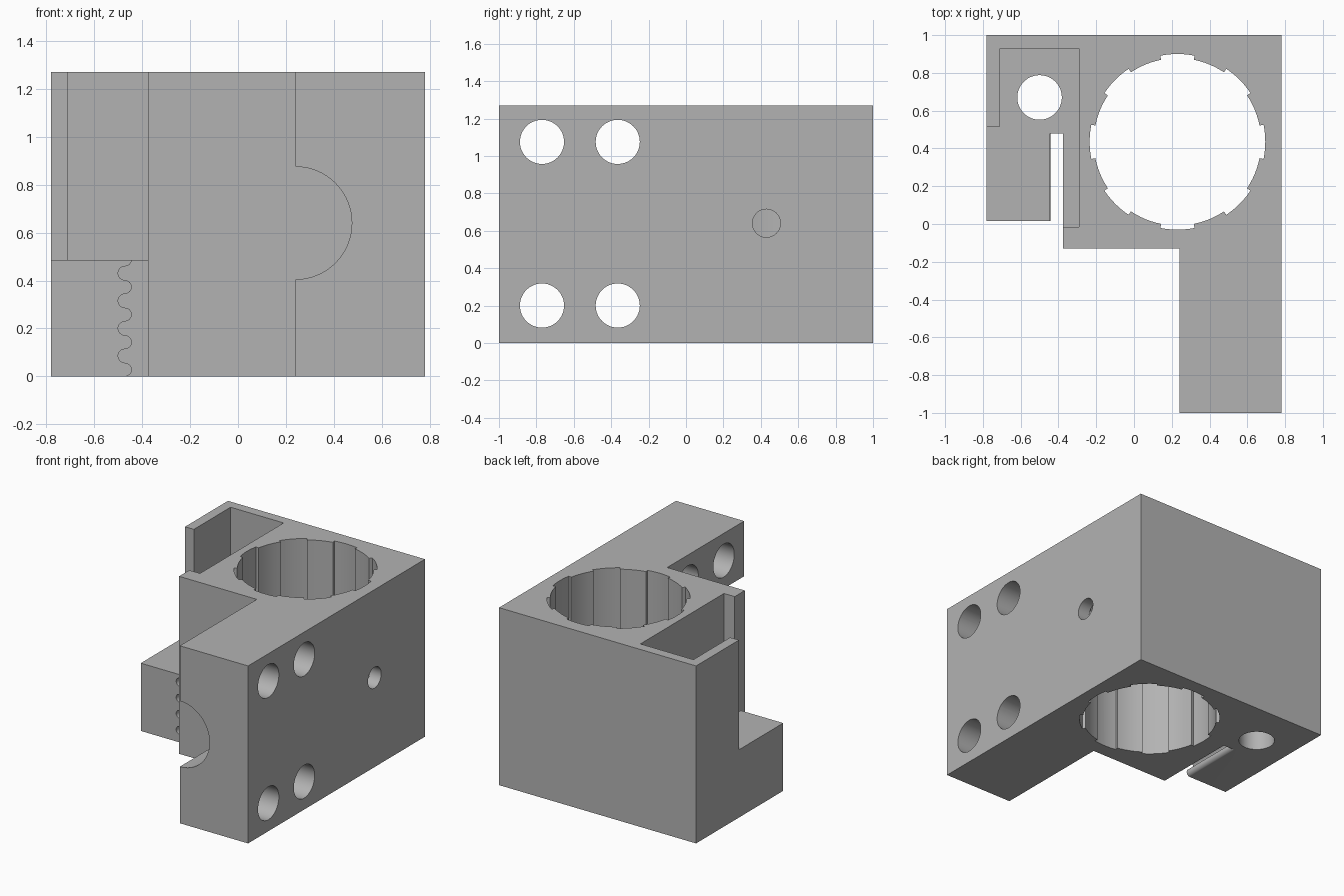
import bpy, bmesh
from math import sin, cos, pi, sqrt, radians

cube = bpy.data.objects.get("Cube")
if cube:
    bpy.data.objects.remove(cube, do_unlink=True)

HEIGHT = 1.27
FLOOR = 0.485  # height of the left step and the pocket floor

grey = bpy.data.materials.new("plain grey")
grey.use_nodes = True
grey.diffuse_color = (0.45, 0.45, 0.45, 1)
grey.node_tree.nodes["Principled BSDF"].inputs["Base Color"].default_value = grey.diffuse_color


def prism(name, profile, axis, lo, hi):
    """Extrude a flat profile along an axis between lo and hi."""
    place = {"x": lambda a, b, t: (t, a, b),
             "y": lambda a, b, t: (a, t, b),
             "z": lambda a, b, t: (a, b, t)}[axis]
    bm = bmesh.new()
    ends = [[bm.verts.new(place(a, b, t)) for a, b in profile] for t in (lo, hi)]
    for ring in ends:
        bm.faces.new(ring)
    n = len(profile)
    for i in range(n):
        j = (i + 1) % n
        bm.faces.new((ends[0][i], ends[0][j], ends[1][j], ends[1][i]))
    bmesh.ops.recalc_face_normals(bm, faces=bm.faces)
    mesh = bpy.data.meshes.new(name)
    bm.to_mesh(mesh)
    bm.free()
    mesh.materials.append(grey)
    obj = bpy.data.objects.new(name, mesh)
    bpy.context.collection.objects.link(obj)
    return obj


def circle(a, b, r, n=48):
    return [(a + r * cos(2 * pi * i / n), b + r * sin(2 * pi * i / n)) for i in range(n)]


def cut(body, cutter):
    """Subtract the cutter from the body and discard it."""
    cutter.hide_render = True
    mod = body.modifiers.new("cut", "BOOLEAN")
    mod.operation = "DIFFERENCE"
    mod.solver = "EXACT"
    mod.object = cutter
    bpy.context.view_layer.objects.active = body
    bpy.ops.object.modifier_apply(modifier=mod.name)
    bpy.data.objects.remove(cutter, do_unlink=True)


# Body: block with a forward arm on one side and a setback on the other
outline = [(-0.78, 1), (-0.78, 0.015), (-0.375, 0.015), (-0.375, -0.13),
           (0.24, -0.13), (0.24, -1), (0.78, -1), (0.78, 1)]
body = prism("carriage_block", outline, "z", 0, HEIGHT)

# Open pocket above the step
pocket = [(-0.9, -0.015), (-0.29, -0.015), (-0.29, 0.93),
          (-0.71, 0.93), (-0.71, 0.515), (-0.9, 0.515)]
cut(body, prism("pocket_cutter", pocket, "z", FLOOR, HEIGHT + 0.1))

# Bearing bore: sixteen arcs alternating between two radii
bore = []
for k in range(16):
    radius = 0.443 if k % 2 else 0.465
    for s in range(7):
        angle = (k - 0.5 + s / 6) * pi / 8
        bore.append((0.23 + radius * cos(angle), 0.435 + radius * sin(angle)))
cut(body, prism("bore_cutter", bore, "z", -0.1, HEIGHT + 0.1))

# Belt slot with a row of rounded teeth on its left wall
pitch = 0.0575
r = pitch / 2
teeth = []
for k in range(10):
    side = -1 if k % 2 else 1
    for s in range(8):
        dz = -r * cos(pi * s / 8)
        teeth.append((-0.472 + side * sqrt(r * r - dz * dz), 0.488 - k * pitch - dz))
slot = [(-0.375, 0.52)] + teeth + [(-0.472, -0.06), (-0.375, -0.06)]
cut(body, prism("slot_cutter", slot, "y", 0.005, 0.48))

# Vertical hole through the pocket floor
cut(body, prism("floor_hole_cutter", circle(-0.5, 0.67, 0.118), "z", -0.1, 0.7))

# Four mounting holes through the arm
for y in (-0.77, -0.365):
    for z in (0.2, 1.075):
        cut(body, prism("arm_hole_cutter", circle(y, z, 0.118), "x", 0.1, 0.9))

# Small side hole reaching the bore
cut(body, prism("side_hole_cutter", circle(0.43, 0.64, 0.075), "x", 0.5, 0.9))

# Half-round channel along the inner face of the arm
cut(body, prism("channel_cutter", circle(0.24, 0.64, 0.235, 64), "y", -1.1, -0.13))

bpy.ops.object.select_all(action="DESELECT")
body.select_set(True)
bpy.context.view_layer.objects.active = body
bpy.ops.object.shade_smooth_by_angle(angle=radians(30))
